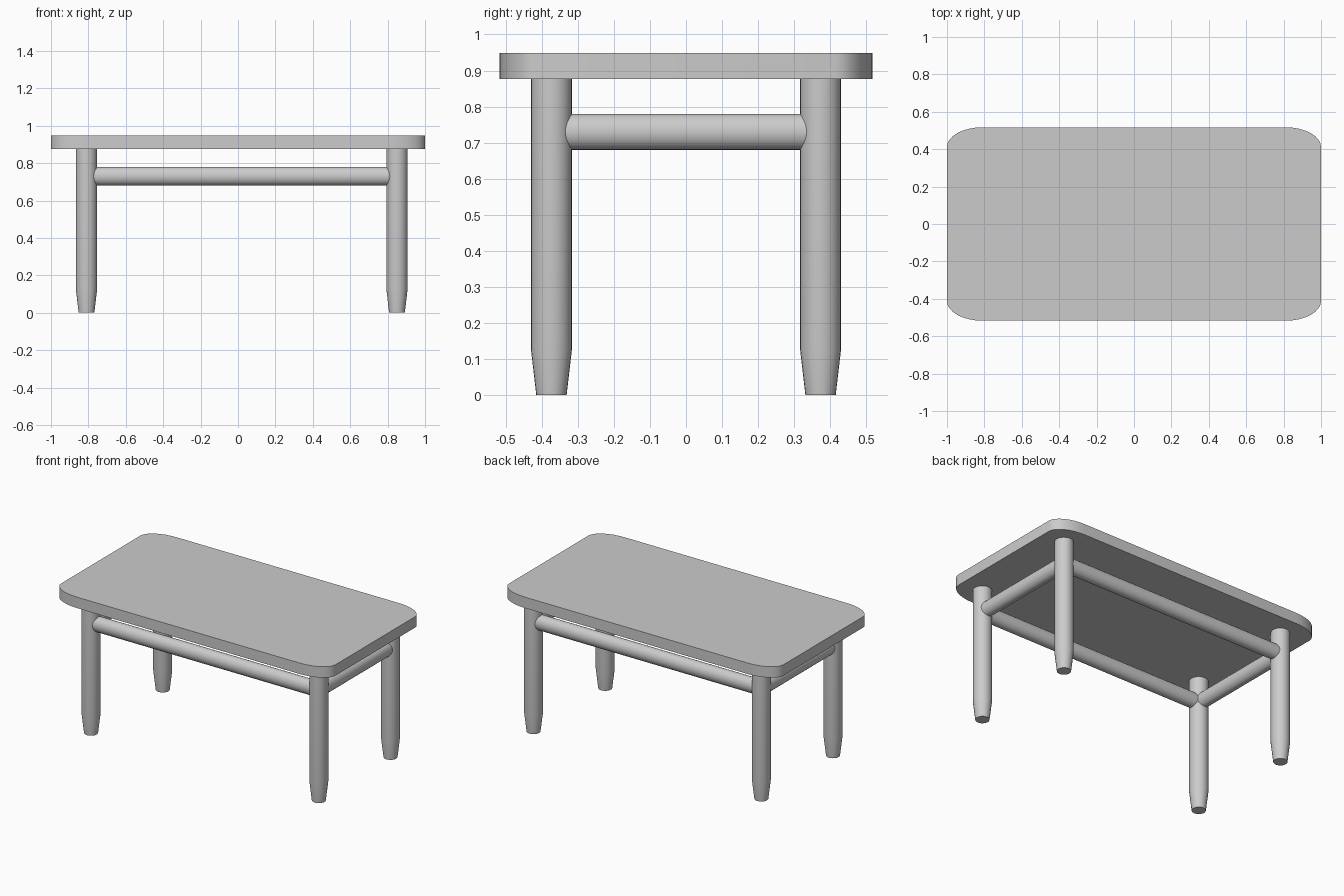
import bpy, bmesh, math

if "Cube" in bpy.data.objects:
    bpy.data.objects.remove(bpy.data.objects["Cube"])

LEFT_X, RIGHT_X, LEG_Y = -0.81, 0.85, 0.373
LEG_R, RAIL_Z = 0.057, 0.73


def loft(name, rings):
    """Build a capped solid from matching cross-section rings."""
    bm = bmesh.new()
    loops = [[bm.verts.new(p) for p in ring] for ring in rings]
    n = len(loops[0])
    for a, b in zip(loops, loops[1:]):
        for i in range(n):
            j = (i + 1) % n
            bm.faces.new((a[i], a[j], b[j], b[i]))
    bm.faces.new(loops[0][::-1])
    bm.faces.new(loops[-1])
    bmesh.ops.recalc_face_normals(bm, faces=bm.faces)
    mesh = bpy.data.meshes.new(name)
    bm.to_mesh(mesh)
    bm.free()
    obj = bpy.data.objects.new(name, mesh)
    bpy.context.collection.objects.link(obj)
    bpy.ops.object.select_all(action='DESELECT')
    obj.select_set(True)
    bpy.context.view_layer.objects.active = obj
    bpy.ops.object.shade_smooth_by_angle(angle=math.radians(30))
    return obj


def ellipse(rx, ry, n=24):
    return [(rx * math.cos(2 * math.pi * i / n), ry * math.sin(2 * math.pi * i / n))
            for i in range(n)]


# Table top with stretched round corners
def top_outline(hx=1.0, hy=0.517, rx=0.19, ry=0.105, steps=8):
    pts = []
    for k, (sx, sy) in enumerate([(1, 1), (-1, 1), (-1, -1), (1, -1)]):
        for i in range(steps + 1):
            a = (k + i / steps) * math.pi / 2
            pts.append((sx * (hx - rx) + rx * math.cos(a),
                        sy * (hy - ry) + ry * math.sin(a)))
    return pts


loft("table_top", [[(x, y, z) for x, y in top_outline()] for z in (0.876, 0.948)])

# Legs with tapered feet
for side, lx in (("left", LEFT_X), ("right", RIGHT_X)):
    for end, ly in (("front", -LEG_Y), ("back", LEG_Y)):
        loft(f"{end}_{side}_leg",
             [[(lx + x, ly + y, z) for x, y in ellipse(r, r)]
              for r, z in ((0.042, 0), (LEG_R, 0.128), (LEG_R, 0.88))])

# Long rails along the front and back
for end, ly in (("front", -LEG_Y), ("back", LEG_Y)):
    loft(f"{end}_rail", [[(x, ly + d, RAIL_Z + h) for d, h in ellipse(0.042, 0.05)]
                         for x in (LEFT_X + 0.01, RIGHT_X - 0.01)])

# Short rails along the sides
for side, lx in (("left", LEFT_X), ("right", RIGHT_X)):
    loft(f"{side}_rail", [[(lx + d, y, RAIL_Z + h) for d, h in ellipse(0.042, 0.05)]
                          for y in (-LEG_Y + 0.01, LEG_Y - 0.01)])
